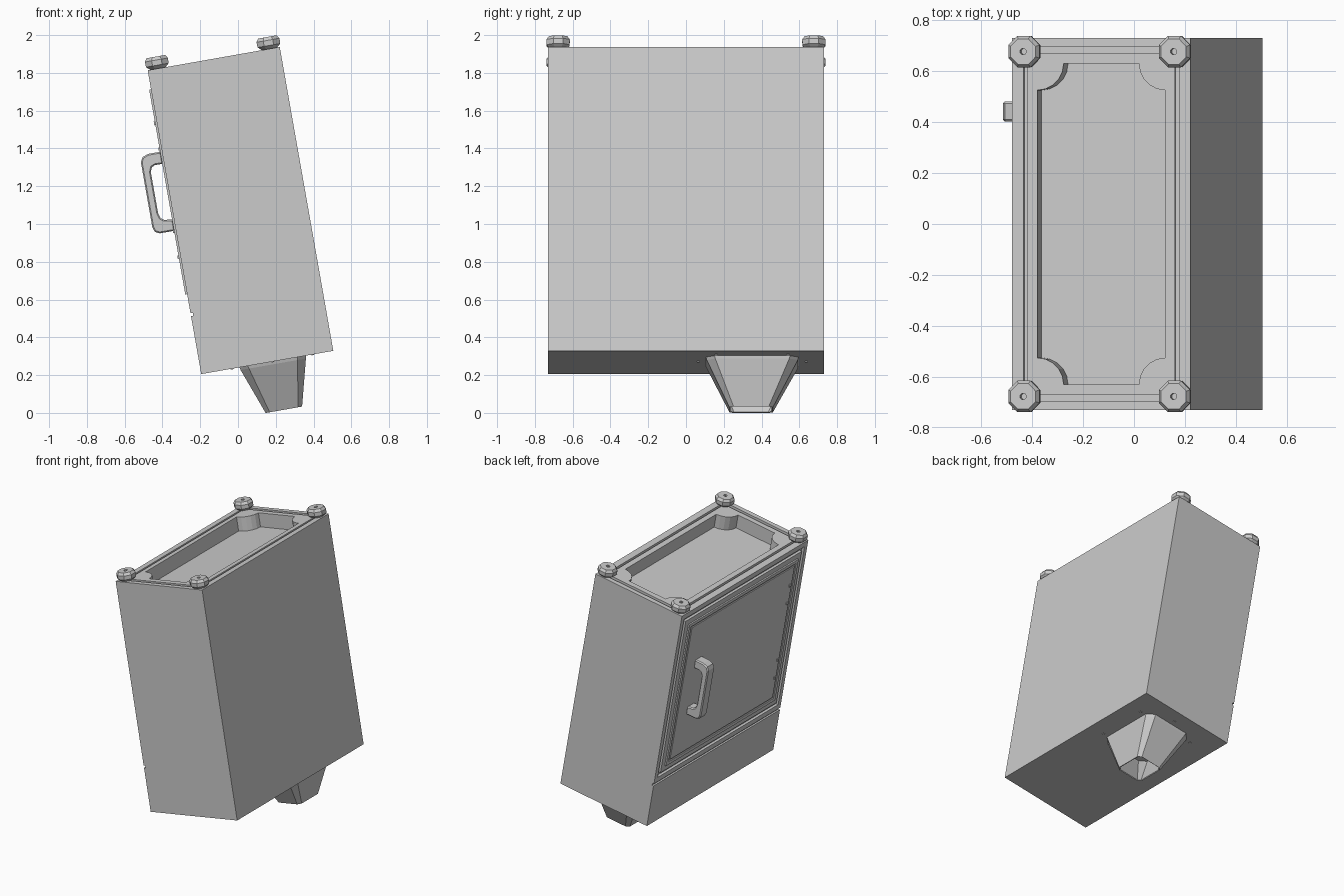
import bpy, bmesh, math
from mathutils import Matrix, Vector

if "Cube" in bpy.data.objects:
    bpy.data.objects.remove(bpy.data.objects["Cube"])

# Everything is built upright, then leaned back by TILT at the end
TILT = Matrix.Translation((0.155, 0, 0.267)) @ Matrix.Rotation(math.radians(-10), 4, 'Y')
HU, HY, H = 0.355, 0.73, 1.633          # cabinet half depth, half width, height
grey = bpy.data.materials.new("light_grey")
grey.diffuse_color = (0.6, 0.6, 0.6, 1)
grey.use_nodes = True
grey.node_tree.nodes["Principled BSDF"].inputs["Base Color"].default_value = grey.diffuse_color
parts = []


def make(name, bm, keep=True):
    bmesh.ops.recalc_face_normals(bm, faces=bm.faces)
    me = bpy.data.meshes.new(name)
    bm.to_mesh(me)
    bm.free()
    me.materials.append(grey)
    ob = bpy.data.objects.new(name, me)
    bpy.context.collection.objects.link(ob)
    if keep:
        parts.append(ob)
    return ob


def loft(rings, closed=False, caps=True):
    """Join equal-length rings of points with quads."""
    bm = bmesh.new()
    vs = [[bm.verts.new(p) for p in r] for r in rings]
    n = len(vs[0])
    pairs = list(zip(vs, vs[1:])) + ([(vs[-1], vs[0])] if closed else [])
    for a, b in pairs:
        for i in range(n):
            bm.faces.new((a[i], a[(i + 1) % n], b[(i + 1) % n], b[i]))
    if caps and not closed:
        bm.faces.new(vs[0])
        bm.faces.new(vs[-1])
    return bm


def box(x0, x1, y0, y1, z0, z1):
    return loft([[(x0, y0, z), (x1, y0, z), (x1, y1, z), (x0, y1, z)] for z in (z0, z1)])


def rect(a0, a1, b0, b1):
    return [(a0, b0), (a1, b0), (a1, b1), (a0, b1)]


def frame(outer, inner, d0, d1, place):
    """Rectangular ring prism; place(a, b, d) puts it in space."""
    order = ((outer, d0), (outer, d1), (inner, d1), (inner, d0))
    return loft([[place(a, b, d) for a, b in r] for r, d in order], closed=True)


def apply_mod(ob, kind, **settings):
    m = ob.modifiers.new("m", kind)
    for k, v in settings.items():
        setattr(m, k, v)
    bpy.context.view_layer.objects.active = ob
    bpy.ops.object.modifier_apply(modifier=m.name)


def cut(ob, bm):
    c = make("cutter", bm, False)
    c.hide_render = True
    apply_mod(ob, 'BOOLEAN', operation='DIFFERENCE', solver='EXACT', object=c)
    bpy.data.objects.remove(c)


# Cabinet body
body = make("cabinet", box(-HU, HU, -HY, HY, 0, H))

# Top tray with rounded corner posts
outline = []
for sx, sy, a0 in ((1, 1, 270), (-1, 1, 0), (-1, -1, 90), (1, -1, 180)):
    for k in range(6):
        a = math.radians(a0 - 18 * k)
        outline.append((sx * 0.255 + 0.105 * math.cos(a), sy * 0.63 + 0.105 * math.sin(a)))
# Keep each arc inside the tray and in walking order
outline.sort(key=lambda p: math.atan2(p[1], p[0]))
outline = []
for i, (sx, sy) in enumerate(((1, 1), (-1, 1), (-1, -1), (1, -1))):
    arc = [(sx * (0.255 - 0.105 * math.cos(math.radians(18 * k))),
            sy * (0.63 - 0.105 * math.sin(math.radians(18 * k)))) for k in range(6)]
    outline += arc if i % 2 else arc[::-1]
cut(body, loft([[(x, y, z) for x, y in outline] for z in (H - 0.1, H + 0.05)]))

# Groove around the tray rim
cut(body, frame(rect(-0.309, 0.309, -0.695, 0.695), rect(-0.293, 0.293, -0.67, 0.67),
                H - 0.02, H + 0.05, lambda a, b, d: (a, b, d)))

# Groove around the door and seam below it
on_front = lambda a, b, d: (-HU + d, a, b)
cut(body, frame(rect(-0.695, 0.695, 0.365, 1.595), rect(-0.67, 0.67, 0.39, 1.57),
                0.018, -0.05, on_front))
cut(body, box(-HU - 0.05, -HU + 0.012, -1, 1, 0.312, 0.328))

# Raised door panel with a shallow gap line
door = make("door_panel", box(-HU - 0.01, -HU + 0.002, -0.63, 0.63, 0.43, 1.53))
cut(door, frame(rect(-0.605, 0.605, 0.455, 1.505), rect(-0.592, 0.592, 0.468, 1.492),
                -0.003, -0.05, on_front))

# Door handle: side profile pushed across the width
profile = [(-0.36, 1.197), (-0.43, 1.197), (-0.462, 1.185), (-0.475, 1.16), (-0.475, 0.81),
           (-0.466, 0.784), (-0.442, 0.772), (-0.36, 0.772), (-0.36, 0.832), (-0.405, 0.838),
           (-0.423, 0.85), (-0.432, 0.88), (-0.432, 1.1), (-0.422, 1.124), (-0.405, 1.132),
           (-0.36, 1.132)]
handle = make("door_handle", loft([[(u, y, w) for u, w in profile] for y in (0.403, 0.481)]))
apply_mod(handle, 'BEVEL', width=0.007, segments=1, limit_method='ANGLE',
          angle_limit=math.radians(60))

# Hinge bolts on the door
for i, w in enumerate((0.62, 0.76, 1.2, 1.34)):
    make("hinge_bolt_%d" % i, box(-HU - 0.016, -HU, -0.582, -0.562, w, w + 0.02))

# Corner feet on top: eight-sided knobs with a bolt hole
knob = [(0.042, H - 0.002), (0.066, H + 0.018), (0.067, H + 0.046), (0.054, H + 0.064),
        (0.013, H + 0.064), (0.013, H + 0.035)]
for sx in (-1, 1):
    for sy in (-1, 1):
        rings = [[(sx * 0.3 + r * math.cos(math.tau * (i + 0.5) / 8),
                   sy * 0.677 + r * math.sin(math.tau * (i + 0.5) / 8), z)
                  for i in range(8)] for r, z in knob]
        make("corner_foot_%s_%s" % ("front" if sx < 0 else "rear", "left" if sy > 0 else "right"),
             loft(rings))


# Hollow outlet funnel below, with chamfered corners
def octagon(x0, x1, y0, y1, c, z):
    return [(x0 + c, y0, z), (x1 - c, y0, z), (x1, y0 + c, z), (x1, y1 - c, z),
            (x1 - c, y1, z), (x0 + c, y1, z), (x0, y1 - c, z), (x0, y0 + c, z)]


funnel = make("outlet_funnel", loft([
    octagon(-0.15, 0.208, 0.105, 0.597, 0.045, 0.003),
    octagon(-0.146, 0.205, 0.11, 0.592, 0.045, -0.015),
    octagon(-0.055, 0.141, 0.23, 0.46, 0.022, -0.262)], caps=False))
# Side faces must point outward so the wall grows inward
bm = bmesh.new()
bm.from_mesh(funnel.data)
f = max(bm.faces, key=lambda q: q.calc_center_median().x)
if f.normal.x < 0:
    bmesh.ops.reverse_faces(bm, faces=bm.faces)
bm.to_mesh(funnel.data)
bm.free()
apply_mod(funnel, 'SOLIDIFY', thickness=0.008, offset=-1)

# Small bolts around the funnel
for i, (u, y) in enumerate(((-0.19, 0.16), (-0.19, 0.54), (0.245, 0.16), (0.245, 0.54),
                            (0.03, 0.065), (0.03, 0.637))):
    make("funnel_bolt_%d" % i, box(u - 0.007, u + 0.007, y - 0.007, y + 0.007, -0.004, 0.002))

# Lean the whole machine
for ob in parts:
    ob.data.transform(TILT)
